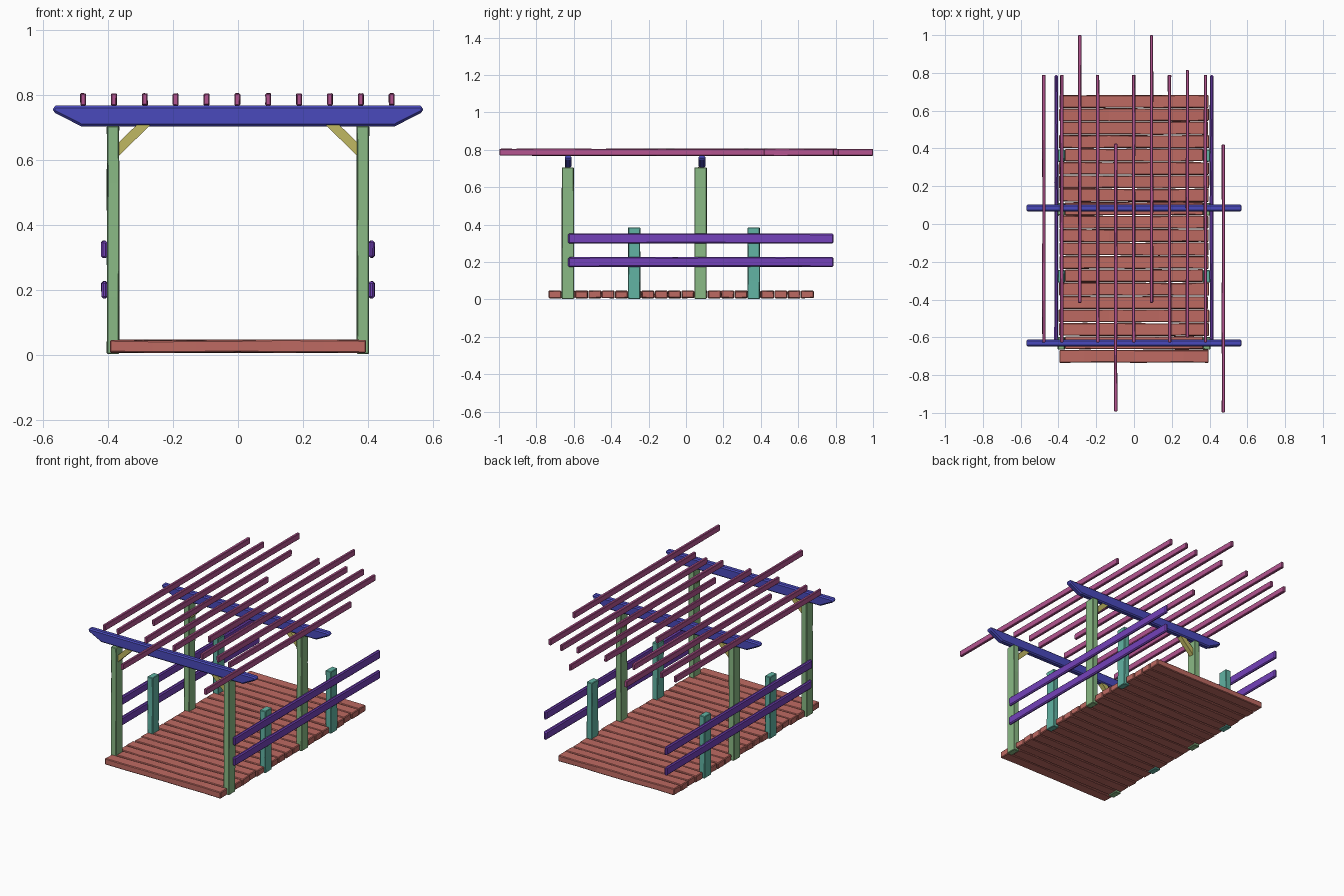
import bpy, bmesh, random
from mathutils import Vector

random.seed(7)
cube = bpy.data.objects.get("Cube")
if cube:
    bpy.data.objects.remove(cube, do_unlink=True)


def make_material(name, rgb):
    # Byte colour converted to linear values
    linear = [((c / 255 + 0.055) / 1.055) ** 2.4 for c in rgb] + [1.0]
    mat = bpy.data.materials.new(name)
    mat.use_nodes = True
    mat.diffuse_color = linear
    mat.node_tree.nodes["Principled BSDF"].inputs["Base Color"].default_value = linear
    return mat


deck_red = make_material("deck_red", (190, 106, 98))
post_green = make_material("post_green", (138, 186, 133))
rail_purple = make_material("rail_purple", (116, 66, 186))
beam_blue = make_material("beam_blue", (74, 74, 188))
rafter_pink = make_material("rafter_pink", (180, 84, 144))
short_teal = make_material("short_post_teal", (98, 180, 164))
brace_yellow = make_material("brace_yellow", (192, 184, 98))


def finish(name, bm, mat, bevel):
    bmesh.ops.recalc_face_normals(bm, faces=bm.faces)
    mesh = bpy.data.meshes.new(name)
    bm.to_mesh(mesh)
    bm.free()
    mesh.materials.append(mat)
    obj = bpy.data.objects.new(name, mesh)
    bpy.context.collection.objects.link(obj)
    if bevel:
        mod = obj.modifiers.new("worn_edges", 'BEVEL')
        mod.width = bevel
        mod.segments = 1
        mod.limit_method = 'ANGLE'
    return obj


def timber(name, low, high, mat, bevel=0.004, cuts=3, wobble=0.0015):
    """Rough-hewn board between two corners, split along its longest side."""
    low, high = Vector(low), Vector(high)
    size, mid = high - low, (low + high) / 2
    axis = max(range(3), key=lambda i: size[i])
    bm = bmesh.new()
    bmesh.ops.create_cube(bm, size=1)
    for v in bm.verts:
        v.co = Vector([v.co[i] * size[i] for i in range(3)])
    long_edges = [e for e in bm.edges
                  if abs(e.verts[0].co[axis] - e.verts[1].co[axis]) > size[axis] * 0.9]
    bmesh.ops.subdivide_edges(bm, edges=long_edges, cuts=cuts, use_grid_fill=True)
    for v in bm.verts:
        for i in range(3):
            if i != axis:
                v.co[i] += random.uniform(-wobble, wobble)
        v.co += mid
    return finish(name, bm, mat, bevel)


def slab(name, outline, y, thickness, mat, bevel):
    """Outline in x and z, given thickness along y."""
    bm = bmesh.new()
    face = bm.faces.new([bm.verts.new((x, y - thickness / 2, z)) for x, z in outline])
    out = bmesh.ops.extrude_face_region(bm, geom=[face])
    for v in out["geom"]:
        if isinstance(v, bmesh.types.BMVert):
            v.co.y += thickness
    return finish(name, bm, mat, bevel)


# Deck boards, cut short where posts stand
POST_ROWS, SHORT_ROWS = (1, 11), (6, 15)
PITCH = 0.071


def row_y(row):
    return -0.7 + PITCH * row


for row in range(20):
    half = 0.366 if row in POST_ROWS + SHORT_ROWS else random.uniform(0.392, 0.4)
    y = row_y(row)
    timber("deck_board_%d" % (row + 1), (-half, y - 0.0335, 0.007),
           (half, y + 0.0335, 0.046), deck_red, 0.004, 5, 0.002)

for side, label in ((1, "left"), (-1, "right")):
    # Tall and short posts
    for rows, top, mat, kind in ((POST_ROWS, 0.705, post_green, "tall"),
                                 (SHORT_ROWS, 0.385, short_teal, "short")):
        for row, place in zip(rows, ("front", "back")):
            y = row_y(row) - 0.003
            xs = sorted((side * 0.366, side * 0.403))
            timber("%s_post_%s_%s" % (kind, place, label), (xs[0], y - 0.032, 0.003),
                   (xs[1], y + 0.032, top), mat, 0.003)
    # Side rails
    for z, place in ((0.2, "lower"), (0.325, "upper")):
        xs = sorted((side * 0.402, side * 0.421))
        timber("%s_rail_%s" % (place, label), (xs[0], -0.63, z - 0.026),
               (xs[1], 0.788, z + 0.026), rail_purple, 0.006, 4)
    # Diagonal braces
    for y, place in ((-0.632, "front"), (0.08, "back")):
        outline = [(side * x, z) for x, z in
                   ((0.37, 0.61), (0.37, 0.652), (0.312, 0.708), (0.27, 0.708))]
        slab("brace_%s_%s" % (place, label), outline, y, 0.03, brace_yellow, 0)

# Cross beams with tapered ends
right_end = [(0.483, 0.704), (0.57, 0.748), (0.57, 0.764), (0.56, 0.768)]
beam_outline = right_end + [(-x, z) for x, z in reversed(right_end)]
for y, place in ((-0.63, "front"), (0.085, "back")):
    slab("cross_beam_" + place, beam_outline, y, 0.036, beam_blue, 0.007)

# Roof rafters, some slid forward or back
slides = (0, 0, 0.21, 0, -0.365, 0, 0.21, 0, 0.025, 0, -0.37)
for i, slide in enumerate(slides):
    x = -0.477 + 0.095 * i
    timber("rafter_%d" % (i + 1), (x - 0.0085, -0.627 + slide, 0.768),
           (x + 0.0085, 0.79 + slide, 0.805), rafter_pink, 0.003, 4, 0.001)
